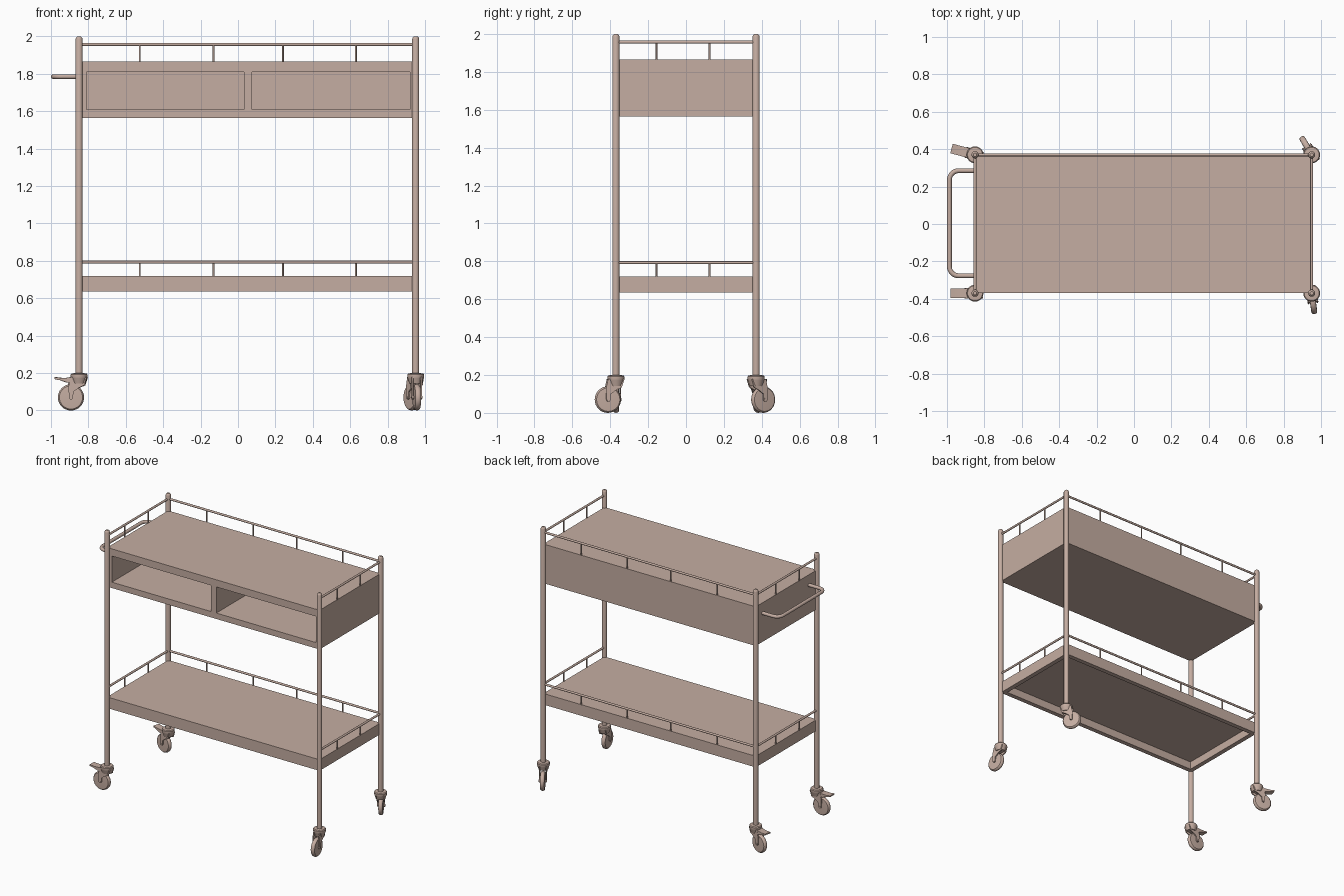
import bpy, bmesh, math
from mathutils import Matrix, Vector

if "Cube" in bpy.data.objects:
    bpy.data.objects.remove(bpy.data.objects["Cube"], do_unlink=True)

# One warm beige paint for the whole trolley
COLOUR = (0.56, 0.42, 0.36, 1)
paint = bpy.data.materials.new("warm_beige")
paint.use_nodes = True
paint.diffuse_color = COLOUR
paint.node_tree.nodes["Principled BSDF"].inputs["Base Color"].default_value = COLOUR

LEFT, RIGHT, SIDE = -0.85, 0.95, 0.37
MID = (LEFT + RIGHT) / 2


def finish(bm, name, matrix=None):
    """Turn a bmesh into an object, smooth except at sharp edges."""
    bmesh.ops.recalc_face_normals(bm, faces=bm.faces)
    for f in bm.faces:
        f.smooth = True
    for e in bm.edges:
        e.smooth = e.calc_face_angle(0) < math.radians(35)
    mesh = bpy.data.meshes.new(name)
    bm.to_mesh(mesh)
    bm.free()
    mesh.materials.append(paint)
    obj = bpy.data.objects.new(name, mesh)
    bpy.context.collection.objects.link(obj)
    if matrix:
        obj.matrix_world = matrix
    return obj


def slab(name, x, y, z, matrix=None):
    bm = bmesh.new()
    bmesh.ops.create_cube(bm, size=1)
    for v in bm.verts:
        v.co = [lo + (c + 0.5) * (hi - lo) for c, (lo, hi) in zip(v.co, (x, y, z))]
    return finish(bm, name, matrix)


def lathe(name, profile, matrix, sides=24):
    """Spin (radius, height) points about the local z axis."""
    bm = bmesh.new()
    rings = []
    for r, h in profile:
        rings.append([bm.verts.new((r * math.cos(a), r * math.sin(a), h))
                      for a in (math.tau * i / sides for i in range(sides))])
    for low, high in zip(rings, rings[1:]):
        for i in range(sides):
            j = (i + 1) % sides
            bm.faces.new((low[i], low[j], high[j], high[i]))
    bm.faces.new(rings[0])
    bm.faces.new(rings[-1])
    return finish(bm, name, matrix)


def rod(name, start, end, radius, sides=12):
    a, b = Vector(start), Vector(end)
    turn = (b - a).to_track_quat("Z", "Y").to_matrix().to_4x4()
    return lathe(name, [(radius, 0), (radius, (b - a).length)],
                 Matrix.Translation(a) @ turn, sides)


def plate(name, outline, y0, y1, matrix):
    """Extrude an x-z outline along y."""
    bm = bmesh.new()
    face = bm.faces.new([bm.verts.new((x, y0, z)) for x, z in outline])
    new = bmesh.ops.extrude_face_region(bm, geom=[face])["geom"]
    for v in new:
        if isinstance(v, bmesh.types.BMVert):
            v.co.y = y1
    return finish(bm, name, matrix)


# Corner posts with softly domed tops
for x in (LEFT, RIGHT):
    for y in (-SIDE, SIDE):
        lathe("post", [(0.019, 0.19), (0.019, 1.985), (0.016, 1.994), (0.009, 2.0)],
              Matrix.Translation((x, y, 0)))

# Upper cabinet with two compartments open to the front
full_x, full_y = (LEFT, RIGHT), (-SIDE, SIDE)
inner_y, inner_z = (-SIDE, 0.345), (1.61, 1.81)
slab("cabinet_top", full_x, full_y, (1.81, 1.865))
slab("cabinet_bottom", full_x, full_y, (1.565, 1.61))
slab("cabinet_back", full_x, (0.345, SIDE), inner_z)
slab("cabinet_left_wall", (LEFT, -0.81), inner_y, inner_z)
slab("cabinet_right_wall", (0.92, RIGHT), inner_y, inner_z)
slab("cabinet_divider", (0.032, 0.075), inner_y, inner_z)

# Lower shelf, hollow underneath
RIM = 0.035
under = (0.635, 0.695)
slab("shelf_top", full_x, full_y, (0.695, 0.72))
for s in (-1, 1):
    slab("shelf_long_rim", full_x, sorted((s * SIDE, s * (SIDE - RIM))), under)
    end = MID + s * (RIGHT - MID)
    slab("shelf_end_rim", sorted((end, end - s * RIM)), (RIM - SIDE, SIDE - RIM), under)

# Guard rails round the back and both ends of each level
for deck, height in ((1.865, 1.957), (0.72, 0.793)):
    rod("back_rail", (LEFT, SIDE, height), (RIGHT, SIDE, height), 0.008)
    for x in (-0.525, -0.13, 0.24, 0.63):
        rod("rail_support", (x, SIDE, deck), (x, SIDE, height), 0.005)
    for x in (LEFT, RIGHT):
        rod("end_rail", (x, -SIDE, height), (x, SIDE, height), 0.008)
        for y in (-0.155, 0.125):
            rod("rail_support", (x, y, deck), (x, y, height), 0.005)

# Push handle: a rounded U of tube
BEND = 0.05
path = [(LEFT, 0.285)]
for cy, first in ((0.285 - BEND, 90), (BEND - 0.277, 180)):
    for i in range(9):
        a = math.radians(first + i * 90 / 8)
        path.append((-0.987 + BEND + BEND * math.cos(a), cy + BEND * math.sin(a)))
path.append((LEFT, -0.277))
curve = bpy.data.curves.new("handle", "CURVE")
curve.dimensions = "3D"
curve.bevel_depth = 0.013
curve.bevel_resolution = 3
curve.use_fill_caps = True
spline = curve.splines.new("POLY")
spline.points.add(len(path) - 1)
for point, (x, y) in zip(spline.points, path):
    point.co = (x, y, 1.785, 1)
spline.use_smooth = True
curve.materials.append(paint)
bpy.context.collection.objects.link(bpy.data.objects.new("handle", curve))


# Swivel casters, local +x is the trailing direction
def caster(x, y, angle, brake):
    base = Matrix.Translation((x, y, 0)) @ Matrix.Rotation(math.radians(angle), 4, "Z")
    trail, radius = 0.043, 0.07
    axle = base @ Matrix.Translation((trail, 0, radius)) @ Matrix.Rotation(math.pi / 2, 4, "X")
    lathe("caster_wheel", [(0.05, -0.016), (0.062, -0.015), (0.068, -0.009), (radius, 0),
                           (0.068, 0.009), (0.062, 0.015), (0.05, 0.016)], axle, 32)
    lathe("caster_axle", [(0.008, -0.029), (0.008, 0.029)], axle, 12)
    lathe("caster_cap", [(0.034, 0.143), (0.043, 0.172), (0.045, 0.178),
                         (0.045, 0.192), (0.04, 0.198), (0.02, 0.2)], base)
    cheek = [(-0.042, 0.178), (-0.028, 0.135), (0.0, 0.122), (0.03, 0.1), (0.032, 0.066),
             (0.038, 0.06), (0.048, 0.06), (0.054, 0.066), (0.056, 0.13), (0.045, 0.178)]
    for s in (-1, 1):
        plate("caster_fork", cheek, s * 0.019, s * 0.027, base)
    if brake:
        pedal = [(0.03, 0.146), (0.065, 0.15), (0.1, 0.162), (0.13, 0.168),
                 (0.13, 0.178), (0.095, 0.174), (0.03, 0.176)]
        plate("brake_pedal", pedal, -0.026, 0.026, base)


caster(LEFT, SIDE, 165, True)
caster(LEFT, -SIDE, 180, True)
caster(RIGHT, SIDE, 120, False)
caster(RIGHT, -SIDE, -82, False)
